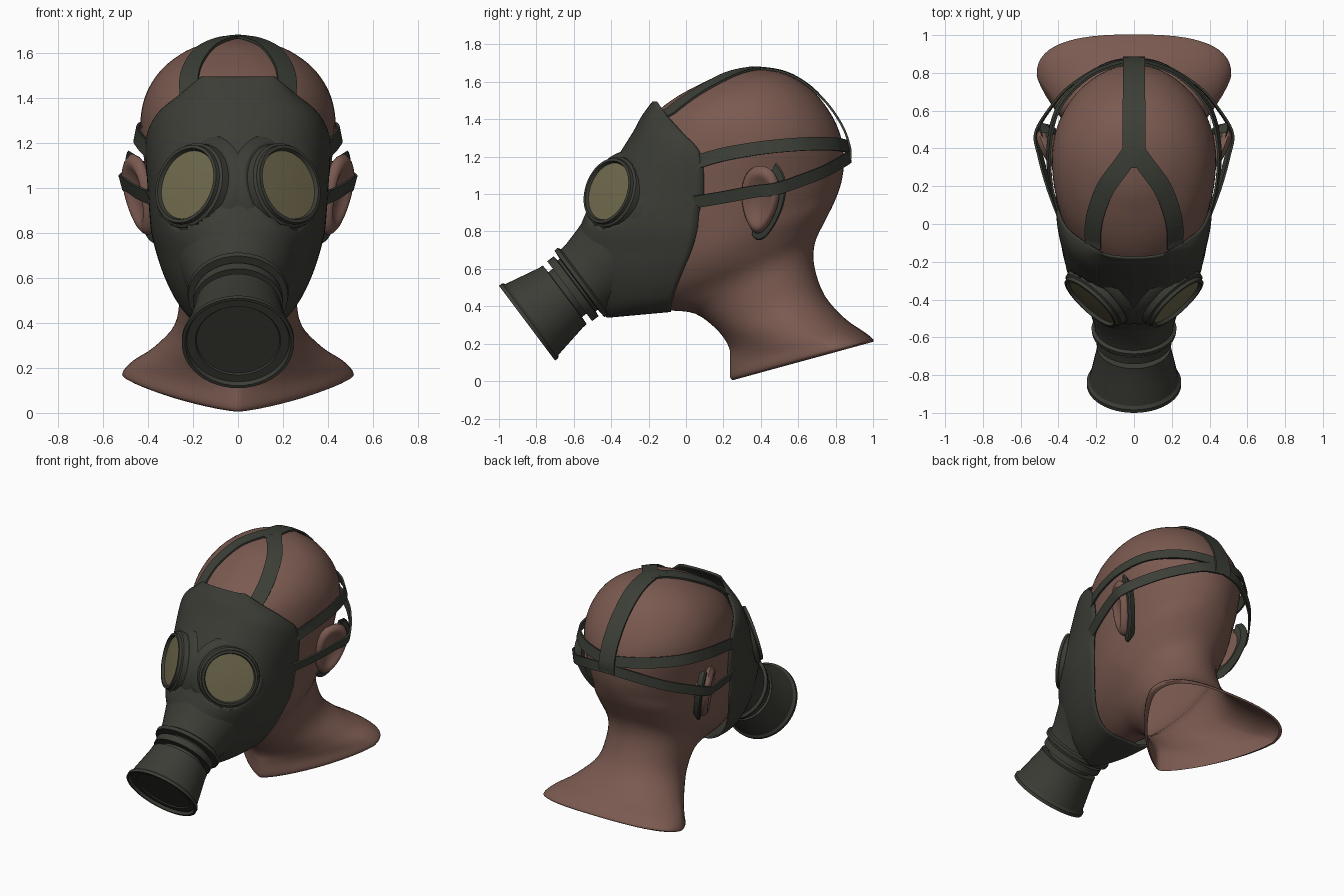
import bpy, bmesh, math
from mathutils import Vector, Matrix
from mathutils.bvhtree import BVHTree

if "Cube" in bpy.data.objects:
    bpy.data.objects.remove(bpy.data.objects["Cube"])


def material(name, col):
    m = bpy.data.materials.new(name)
    m.diffuse_color = (*col, 1)
    m.use_nodes = True
    m.node_tree.nodes["Principled BSDF"].inputs["Base Color"].default_value = m.diffuse_color
    return m


SKIN = material("skin", (0.195, 0.102, 0.080))
RUBBER = material("mask_rubber", (0.044, 0.046, 0.036))
STRAP = material("strap_rubber", (0.045, 0.049, 0.038))
LENS = material("lens_glass", (0.165, 0.145, 0.075))


def smooth_rows(rows, steps):
    """Catmull-Rom interpolation through tuples of numbers."""
    out = []
    for i in range(len(rows) - 1):
        a, b, c, d = (rows[max(i - 1, 0)], rows[i], rows[i + 1],
                      rows[min(i + 2, len(rows) - 1)])
        for k in range(steps):
            t = k / steps
            out.append(tuple(
                0.5 * (2 * q + (r - p) * t + (2 * p - 5 * q + 4 * r - s) * t * t
                       + (3 * q - p - 3 * r + s) * t ** 3)
                for p, q, r, s in zip(a, b, c, d)))
    out.append(tuple(rows[-1]))
    return out


def skin_rows(name, rows, mat, closed=True, mirror=False, angle=40):
    """Join rows of points with quads into one object."""
    bm = bmesh.new()
    grid = [[bm.verts.new(p) for p in row] for row in rows]
    n = len(grid[0])
    for a, b in zip(grid, grid[1:]):
        for j in range(n if closed else n - 1):
            k = (j + 1) % n
            bm.faces.new((a[j], a[k], b[k], b[j]))
    bmesh.ops.remove_doubles(bm, verts=bm.verts, dist=0.0003)
    bmesh.ops.recalc_face_normals(bm, faces=bm.faces)
    me = bpy.data.meshes.new(name)
    bm.to_mesh(me)
    bm.free()
    me.materials.append(mat)
    ob = bpy.data.objects.new(name, me)
    bpy.context.collection.objects.link(ob)
    if mirror:
        ob.modifiers.new("mirror", 'MIRROR').use_clip = False
    bpy.ops.object.select_all(action='DESELECT')
    ob.select_set(True)
    bpy.context.view_layer.objects.active = ob
    bpy.ops.object.shade_smooth_by_angle(angle=math.radians(angle))
    return ob


def lathe(name, profile, origin, axis, mat, mirror=False, sides=48):
    """Revolve (radius, distance along axis) points."""
    q = Vector(axis).to_track_quat('Z', 'Y')
    rows = [[Vector(origin) + q @ Vector((r * math.cos(a), r * math.sin(a), d))
             for a in (2 * math.pi * j / sides for j in range(sides))]
            for r, d in profile]
    return skin_rows(name, rows, mat, mirror=mirror, angle=30)


def spow(v, e):
    return math.copysign(abs(v) ** e, v)


# Head, neck and open bust: front y,z / back y,z / half width / widest point / front exponent
HEAD = [
    (.25, .005, 1.0, .21, .485, .72, 1.3), (.235, .025, 1.0, .225, .515, .72, 1.3),
    (.235, .11, .95, .265, .475, .70, 1.3), (.23, .18, .85, .335, .38, .64, 1.5),
    (.17, .27, .74, .46, .285, .58, 1.8), (.05, .36, .685, .62, .26, .58, 1.8),
    (-.10, .38, .69, .74, .27, .58, 1.7), (-.30, .41, .74, .85, .32, .55, 1.6),
    (-.42, .50, .79, .95, .36, .55, 1.6), (-.44, .70, .83, 1.06, .385, .57, 1.8),
    (-.40, .95, .845, 1.18, .41, .58, 2), (-.30, 1.2, .83, 1.3, .435, .57, 2),
    (-.21, 1.38, .78, 1.42, .415, .55, 2), (-.08, 1.50, .69, 1.54, .345, .54, 2),
    (.08, 1.59, .58, 1.62, .235, .54, 2), (.20, 1.64, .48, 1.655, .12, .54, 2),
    (.36, 1.668, .36, 1.668, 0, .54, 2)]
rows = []
for yf, zf, yb, zb, w, m, p in smooth_rows(HEAD, 4):
    row = []
    for j in range(56):
        a = 2 * math.pi * j / 56
        e = 2 / p if math.cos(a) < 0 else 2 / (2 + max(0, 1.7 - p) * 1.5)
        c, s = spow(math.cos(a), e), spow(math.sin(a), e)
        u = m + c * (m if c < 0 else 1 - m)
        row.append((w * s, yf + (yb - yf) * u, zf + (zb - zf) * u))
    rows.append(row)
head = skin_rows("head", rows, SKIN, angle=50)
bvh = BVHTree.FromPolygons([v.co for v in head.data.vertices],
                           [tuple(f.vertices) for f in head.data.polygons])

# Eyepiece seat: the face piece is pressed flat where the lens sits
EYE, LOOK = Vector((.223, -.412, 1.015)), Vector((.66, -.72, .26)).normalized()


def press(p):
    sx = -1 if p[0] < 0 else 1
    v = Vector((abs(p[0]), p[1], p[2])) - EYE
    d = v.dot(LOOK)
    if (v - LOOK * d).length < .19 and -.03 < d:
        v -= LOOK * (d + .03)
    v += EYE
    return (v.x * sx, v.y, v.z)


# Face piece: front y,z / rear edge y,z / half width / exponent
MASK = [
    (-.18, 1.495, -.155, 1.495, .165, 2.2), (-.235, 1.42, -.10, 1.42, .255, 2.2),
    (-.285, 1.33, -.02, 1.33, .36, 2.2), (-.36, 1.21, .08, 1.21, .41, 2.2),
    (-.485, 1.0, .095, 1.0, .402, 2.3), (-.535, .90, .07, .90, .395, 2.3),
    (-.575, .80, .06, .80, .385, 2.2), (-.60, .70, .03, .70, .36, 2),
    (-.58, .60, -.01, .60, .325, 2), (-.54, .50, -.05, .50, .275, 2),
    (-.48, .40, -.075, .42, .21, 2), (-.43, .345, -.08, .375, .12, 2),
    (-.41, .34, -.08, .37, 0, 2)]
rows = []
for yf, zf, yb, zb, w, p in smooth_rows(MASK, 6):
    row = []
    for j in range(61):
        a = math.pi * (j / 60 - .5)
        u, s = spow(max(math.cos(a), 0), 2 / p), spow(math.sin(a), 2 / p)
        row.append(press((w * s, yb + (yf - yb) * u, zb + (zf - zb) * u)))
    rows.append(row)
mask = skin_rows("mask_face_piece", rows, RUBBER, closed=False, angle=50)
solid = mask.modifiers.new("thickness", 'SOLIDIFY')
solid.thickness = 0.012
solid.offset = -1

# Snout, connector rings and filter canister share one tilted axis
FRONT, BACK = (0, -.85, .31), (0, .8, .6)
lathe("mask_snout", [(.16, .345), (.222, .35), (.225, .372), (.208, .382), (.212, .42),
                     (.235, .50), (.265, .60), (.20, .68)], FRONT, BACK, RUBBER)
lathe("connector_ring", [(.15, .24), (.15, .285), (.2, .285), (.2, .328), (.17, .332),
                         (.17, .36)], FRONT, BACK, RUBBER)
lathe("filter_canister", [(0, .025), (.185, .025), (.19, .018), (.228, .018), (.236, 0),
                          (.25, 0), (.25, .02), (.236, .035), (.219, .12), (.198, .225),
                          (.196, .252), (.14, .255)], FRONT, BACK, RUBBER)

# Eyepieces
lathe("eyepiece_rim", [(.25, -.085), (.235, -.062), (.212, -.046), (.20, -.045),
                       (.194, -.012), (.182, -.004), (.179, .014), (.164, .016),
                       (.156, -.004)], EYE, LOOK, RUBBER, mirror=True)
lathe("eyepiece_lens", [(0, .004), (.08, .002), (.159, -.002)], EYE, LOOK, LENS, mirror=True)

# Ears, with a dark crescent behind each
ear_frame = (Matrix.Translation((.438, .395, .97)) @ Matrix.Rotation(math.radians(-26), 4, 'Z')
             @ Matrix.Rotation(math.radians(9), 4, 'Y')
             @ Matrix.Rotation(math.radians(-10), 4, 'X'))


def ear_point(r, a, x):
    y, z = r * math.cos(a), r * math.sin(a)
    return ear_frame @ Vector((x, y * .108 * (1 + .25 * z), z * .185))


rows = []
for side, radii in ((1, [0, .2, .4, .55, .65, .75, .85, .93, 1]),
                    (-1, [.95, .8, .6, .3, 0])):
    for r in radii:
        x = .03 * math.sin(math.pi * r ** 3) if side > 0 else -.09 * (1 - r) - .012
        rows.append([ear_point(r, 2 * math.pi * j / 32, x) for j in range(32)])
skin_rows("ear", rows, SKIN, mirror=True, angle=60)
rows = [[ear_point(r, math.radians(a), x) for r, x in
         ((.75, -.04), (.95, -.012), (1.18, -.015), (1.22, -.025), (1.0, -.06))]
        for a in range(-112, 72, 6)]
skin_rows("ear_crescent", rows, STRAP, mirror=True)

# Straps: ribbons laid over the head, never sinking into it
CORE = Vector((0, .36, 1.15))


def lay(q, lift):
    d = (q - CORE).normalized()
    hit = bvh.ray_cast(CORE, d)
    r = max((hit[3] or 0) + .004, (q - CORE).length)
    return CORE + d * (r + lift)


def strap(name, pts, width, mirror=True):
    path = [Vector(p) for p in smooth_rows(pts, 7)]
    rows = []
    for i, p in enumerate(path):
        tan = path[min(i + 1, len(path) - 1)] - path[max(i - 1, 0)]
        side = tan.cross(p - CORE).normalized() * width / 2
        rows.append([lay(p - side, 0), lay(p - side, .012), lay(p, .012),
                     lay(p + side, .012), lay(p + side, 0), lay(p, 0)])
    skin_rows(name, rows, STRAP, mirror=mirror)


strap("forehead_strap", [(.215, -.12, 1.42), (.212, -.04, 1.46), (.195, .06, 1.52),
                         (.14, .20, 1.58), (.055, .32, 1.63), (0, .40, 1.65)], .09)
strap("crown_strap", [(0, .30, 1.65), (0, .50, 1.64), (0, .70, 1.53), (0, .82, 1.38),
                      (0, .87, 1.25), (0, .87, 1.17)], .115, mirror=False)
strap("temple_strap", [(.395, .06, 1.17), (.43, .20, 1.21), (.445, .40, 1.245),
                       (.39, .62, 1.265), (.22, .79, 1.265), (0, .865, 1.25)], .07)
strap("ear_strap", [(.39, .05, .96), (.445, .20, .985), (.49, .36, 1.015),
                    (.51, .48, 1.03), (.445, .60, 1.07), (.33, .73, 1.12),
                    (.15, .84, 1.18), (0, .87, 1.20)], .065)
